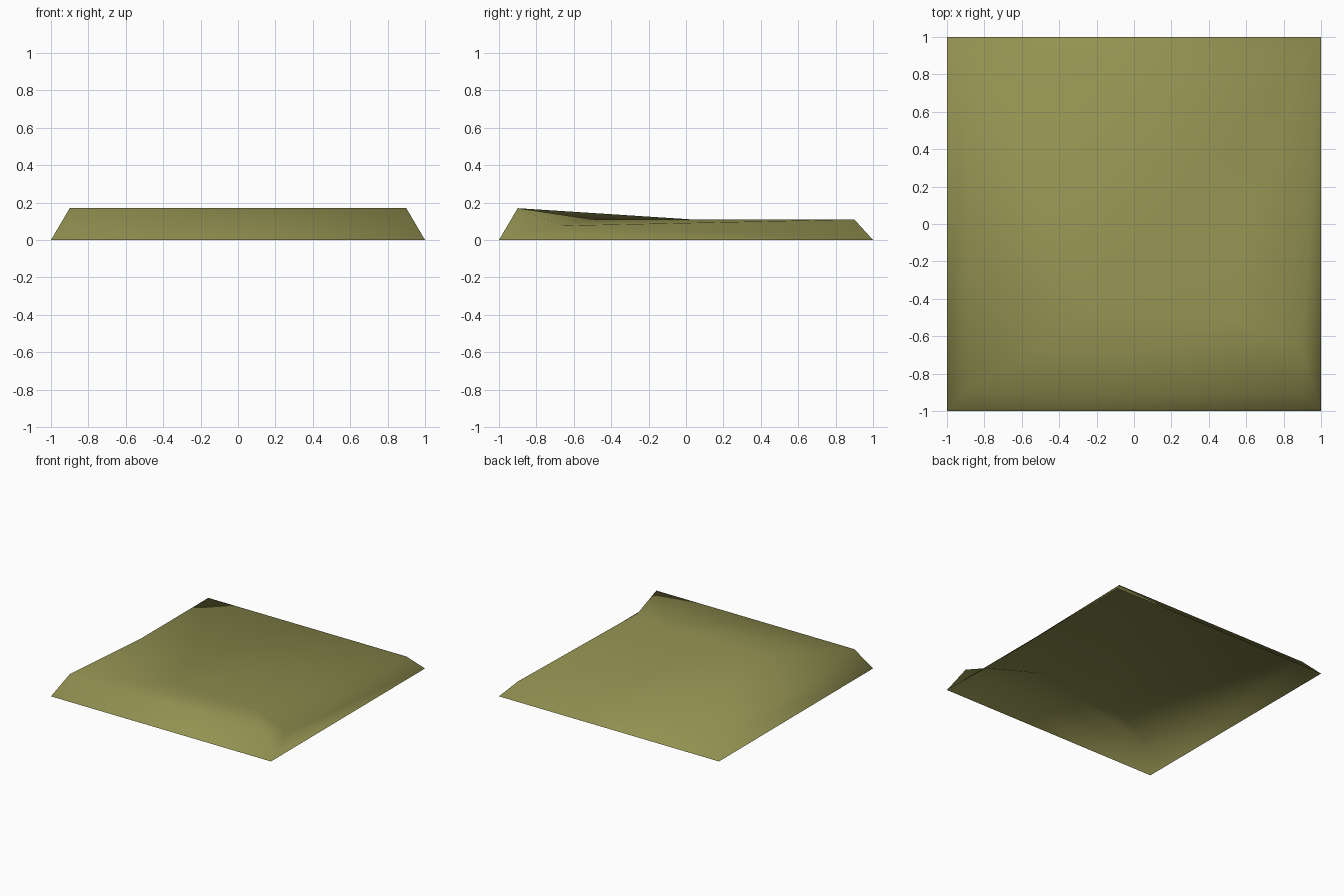
import bpy
import bmesh

cube = bpy.data.objects.get("Cube")
if cube:
    bpy.data.objects.remove(cube, do_unlink=True)

# Olive ground colour
olive = bpy.data.materials.new("olive_ground")
olive.use_nodes = True
colour = (0.29, 0.285, 0.083, 1)
olive.diffuse_color = colour
shader = next(n for n in olive.node_tree.nodes if n.type == "BSDF_PRINCIPLED")
shader.inputs["Base Color"].default_value = colour

RIM, EDGE, PLATEAU, BANK = 1.0, 0.9, 0.11, 0.17

points = {
    # Square base rim
    "rim_fr": (-RIM, -RIM, 0), "rim_fl": (RIM, -RIM, 0),
    "rim_bl": (RIM, RIM, 0), "rim_br": (-RIM, RIM, 0),
    # Raised bank along the front
    "bank_r": (-EDGE, -EDGE, BANK), "bank_l": (EDGE, -EDGE, BANK),
    # Foot of the bank
    "foot_r": (-EDGE, 0.03, PLATEAU), "foot_mid_r": (-0.2, -0.49, PLATEAU),
    "foot_mid_l": (0.5, -0.5, PLATEAU), "foot_l": (EDGE, -0.66, 0.077),
    # Back corners of the plateau
    "back_l": (EDGE, EDGE, PLATEAU), "back_r": (-EDGE, EDGE, PLATEAU),
}

faces = [
    # Sloping bank
    "bank_r bank_l foot_mid_l foot_mid_r",
    "bank_r foot_mid_r foot_r",
    "bank_l foot_l foot_mid_l",
    # Plateau
    "foot_r foot_mid_r foot_mid_l back_l back_r",
    "foot_mid_l foot_l back_l",
    # Sloping sides, open underneath
    "rim_fr rim_fl bank_l bank_r",
    "rim_bl rim_br back_r back_l",
    "rim_br rim_fr bank_r foot_r back_r",
    "rim_fl foot_l bank_l",
    "rim_fl rim_bl foot_l",
    "rim_bl back_l foot_l",
]

bm = bmesh.new()
verts = {name: bm.verts.new(co) for name, co in points.items()}
for face in faces:
    bm.faces.new([verts[name] for name in face.split()]).smooth = True

mesh = bpy.data.meshes.new("ground_tile")
bm.to_mesh(mesh)
bm.free()
mesh.materials.append(olive)
tile = bpy.data.objects.new("ground_tile", mesh)
bpy.context.collection.objects.link(tile)
